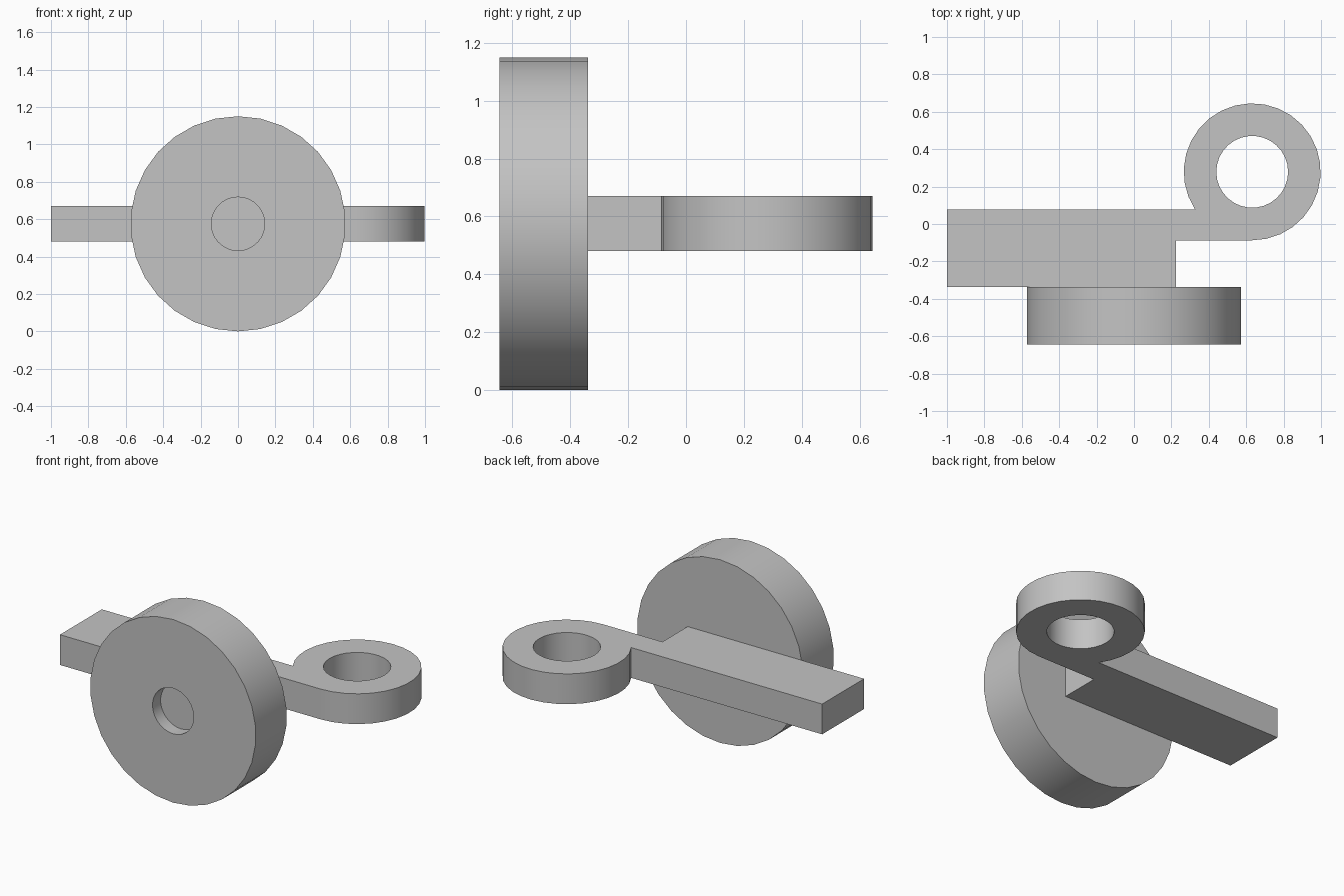
import bpy, bmesh
from math import radians, sin, cos, pi, asin
from mathutils import Vector

cube = bpy.data.objects.get("Cube")
if cube:
    bpy.data.objects.remove(cube, do_unlink=True)

SIDES = 30

# Plain grey for every part
grey = bpy.data.materials.new("plain grey")
grey.use_nodes = True
colour = (0.55, 0.55, 0.55, 1)
grey.diffuse_color = colour
grey.node_tree.nodes["Principled BSDF"].inputs["Base Color"].default_value = colour


def finish(name, bm):
    """Weld, orient and smooth a mesh, then add it to the scene."""
    bmesh.ops.remove_doubles(bm, verts=bm.verts, dist=0.0005)
    bmesh.ops.recalc_face_normals(bm, faces=bm.faces)
    mesh = bpy.data.meshes.new(name)
    bm.to_mesh(mesh)
    bm.free()
    mesh.materials.append(grey)
    obj = bpy.data.objects.new(name, mesh)
    bpy.context.collection.objects.link(obj)
    bpy.ops.object.select_all(action='DESELECT')
    obj.select_set(True)
    bpy.context.view_layer.objects.active = obj
    bpy.ops.object.shade_smooth_by_angle(angle=radians(30))
    return obj


def lathe(name, profile, centre):
    """Spin a (radius, y) profile about the y axis."""
    bm = bmesh.new()
    verts = [bm.verts.new((0, y, r)) for r, y in profile]
    edges = [bm.edges.new(pair) for pair in zip(verts, verts[1:])]
    bmesh.ops.spin(bm, geom=verts + edges, cent=(0, 0, 0), axis=(0, 1, 0),
                   angle=2 * pi, steps=SIDES)
    bmesh.ops.translate(bm, verts=bm.verts, vec=centre)
    return finish(name, bm)


def plate(name, outlines, bottom, top):
    """Extrude flat outlines upward; inner outlines become holes."""
    bm = bmesh.new()
    edges = []
    for points in outlines:
        verts = [bm.verts.new((x, y, bottom)) for x, y in points]
        edges += [bm.edges.new((v, verts[i - 1])) for i, v in enumerate(verts)]
    bmesh.ops.triangle_fill(bm, use_beauty=True, edges=edges, normal=(0, 0, 1))
    result = bmesh.ops.extrude_face_region(bm, geom=bm.faces[:], use_keep_orig=True)
    moved = [g for g in result["geom"] if isinstance(g, bmesh.types.BMVert)]
    bmesh.ops.translate(bm, verts=moved, vec=Vector((0, 0, top - bottom)))
    return finish(name, bm)


def arc(cx, cy, radius, start, end, steps):
    angles = [start + (end - start) * i / steps for i in range(steps + 1)]
    return [(cx + radius * cos(a), cy + radius * sin(a)) for a in angles]


# Upright disc with a shallow round recess in its front
front, back = -0.644, -0.338
lathe("disc", [(0, front + 0.08), (0.143, front + 0.08), (0.143, front),
               (0.575, front), (0.575, back), (0, back)], (0, 0, 0.575))

# Flat arm: a wide bar narrowing to a tangent neck and a ring eye
cx, cy, radius, hole = 0.632, 0.279, 0.366, 0.192
bar_back = 0.078
meet = pi + asin((cy - bar_back) / radius)
outline = [(-1, back), (0.225, back), (0.225, cy - radius)]
outline += arc(cx, cy, radius, -pi / 2, meet, 25)
outline += [(-1, bar_back)]
eye = arc(cx, cy, hole, 0, 2 * pi, SIDES)[:-1]
plate("arm_with_ring", [outline, eye], 0.48, 0.67)
